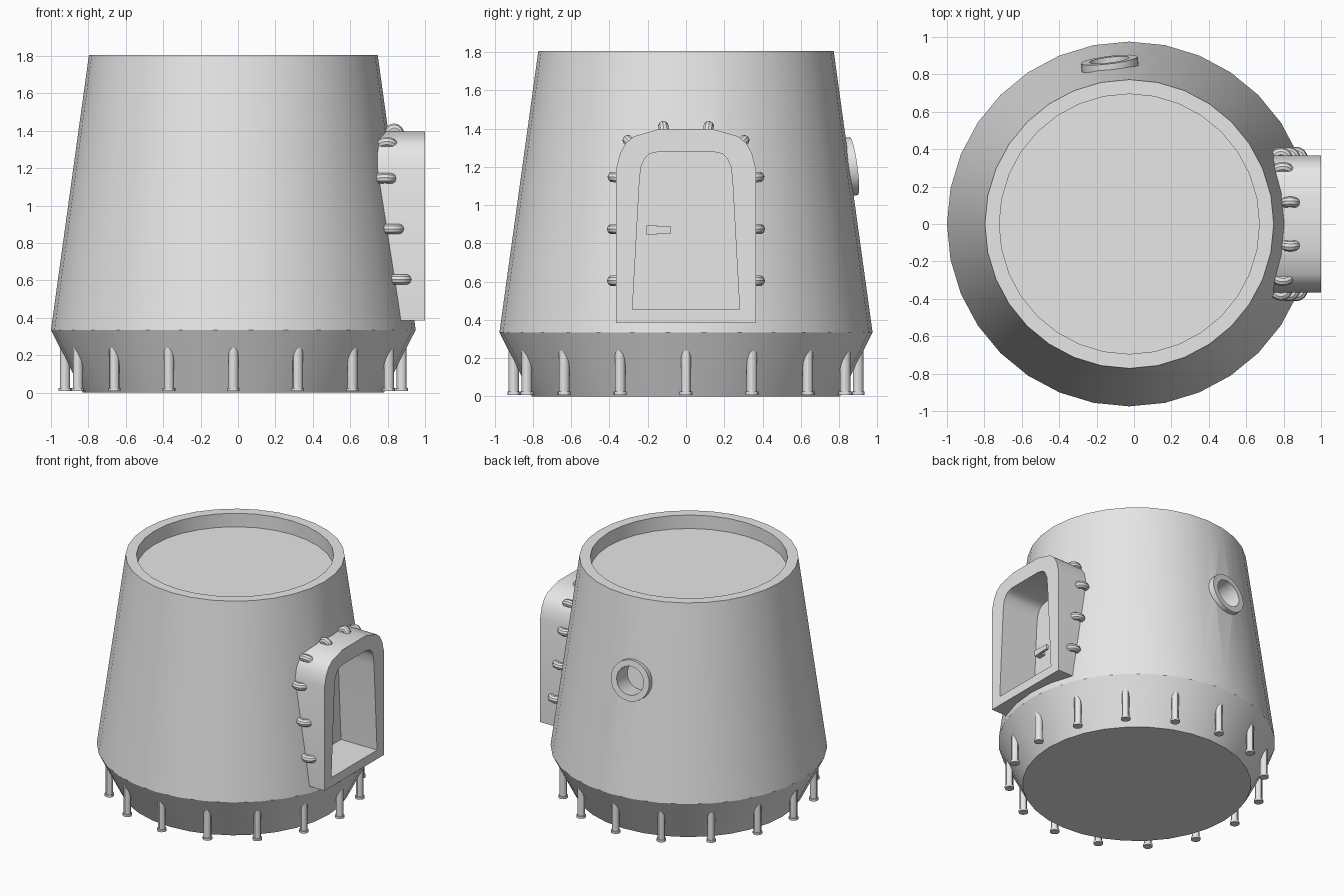
import bpy, bmesh, math
from mathutils import Vector, Matrix

if "Cube" in bpy.data.objects:
    bpy.data.objects.remove(bpy.data.objects["Cube"])

CX = -0.025           # axis of the round body
SIDES = 32
PANEL_X = 0.69        # door panel, set back inside the frame

metal = bpy.data.materials.new("grey_metal")
metal.diffuse_color = (0.8, 0.8, 0.8, 1)
metal.use_nodes = True
metal.node_tree.nodes["Principled BSDF"].inputs["Base Color"].default_value = metal.diffuse_color


def finish(name, bm, smooth=True):
    bmesh.ops.recalc_face_normals(bm, faces=bm.faces)
    me = bpy.data.meshes.new(name)
    bm.to_mesh(me)
    bm.free()
    ob = bpy.data.objects.new(name, me)
    bpy.context.collection.objects.link(ob)
    me.materials.append(metal)
    if smooth:
        soften(ob)
    return ob


def select(ob):
    bpy.ops.object.select_all(action='DESELECT')
    ob.select_set(True)
    bpy.context.view_layer.objects.active = ob


def soften(ob):
    select(ob)
    bpy.ops.object.shade_smooth_by_angle(angle=math.radians(30))


def lathe(bm, profile, sides, matrix, closed=False):
    """Turn (radius, height) points round the local z axis."""
    rings = [[bm.verts.new(matrix @ Vector((r * math.cos(a), r * math.sin(a), z)))
              for a in (2 * math.pi * i / sides for i in range(sides))]
             for r, z in profile]
    pairs = list(zip(rings, rings[1:]))
    if closed:
        pairs.append((rings[-1], rings[0]))
    else:
        bm.faces.new(rings[0])
        bm.faces.new(rings[-1])
    for a, b in pairs:
        for i in range(sides):
            j = (i + 1) % sides
            bm.faces.new((a[i], a[j], b[j], b[i]))


def mirror_outline(half):
    return half + [(-y, z) for y, z in reversed(half)]


def loop(bm, outline, x):
    return [bm.verts.new((x, y, z)) for y, z in outline]


def bridge(bm, a, b):
    for i in range(len(a)):
        j = (i + 1) % len(a)
        bm.faces.new((a[i], a[j], b[j], b[i]))


def cut(ob, cutter):
    mod = ob.modifiers.new("cut", 'BOOLEAN')
    mod.operation = 'DIFFERENCE'
    mod.solver = 'EXACT'
    mod.object = cutter
    select(ob)
    bpy.ops.object.modifier_apply(modifier=mod.name)
    bpy.data.objects.remove(cutter)


# Body: tapered drum on a sloped base, with a sunken roof
bm = bmesh.new()
lathe(bm, [(0.805, 0), (0.975, 0.335), (0.772, 1.805), (0.695, 1.805), (0.695, 1.70)],
      SIDES, Matrix.Translation((CX, 0, 0)))
body = finish("body", bm, False)

# Door outlines (y, z), one half each, from bottom to top
outer = mirror_outline([(0.365, 0.385), (0.365, 1.19), (0.345, 1.27), (0.315, 1.325),
                        (0.27, 1.36), (0.14, 1.397)])
inner = mirror_outline([(0.28, 0.455), (0.243, 1.13), (0.235, 1.20), (0.215, 1.245),
                        (0.19, 1.268), (0.14, 1.28)])

# Doorway cut, a little larger than the frame opening
bm = bmesh.new()
wide = [(y * 1.04, 0.87 + (z - 0.87) * 1.03) for y, z in inner]
a, b = loop(bm, wide, PANEL_X), loop(bm, wide, 1.2)
bridge(bm, a, b)
bm.faces.new(a)
bm.faces.new(b)
cut(body, finish("doorway_cutter", bm, False))

# Porthole placement, square to the sloping wall
tilt = math.atan2(0.203, 1.47)
az = math.radians(97)
normal = Vector((math.cos(az) * math.cos(tilt), math.sin(az) * math.cos(tilt), math.sin(tilt)))
port = (Matrix.Translation((CX + 0.852 * math.cos(az), 0.852 * math.sin(az), 1.2))
        @ normal.to_track_quat('Z', 'Y').to_matrix().to_4x4())
bm = bmesh.new()
lathe(bm, [(0.115, -0.13), (0.115, 0.2)], 24, port)
cut(body, finish("porthole_cutter", bm, False))
soften(body)

# Porthole ring
bm = bmesh.new()
lathe(bm, [(0.153, -0.04), (0.153, 0.032), (0.107, 0.032), (0.107, -0.14), (0.13, -0.14)],
      24, port, closed=True)
finish("porthole_ring", bm)

# Door frame
bm = bmesh.new()
loops = [loop(bm, o, x) for o, x in ((outer, 0.70), (outer, 1.0), (inner, 1.0),
                                     (inner, PANEL_X - 0.01))]
for i in range(4):
    bridge(bm, loops[i], loops[(i + 1) % 4])
finish("door_frame", bm)

# Door handle: post and lever
bm = bmesh.new()
for centre, size in (((PANEL_X + 0.02, -0.18, 0.87), (0.06, 0.055, 0.045)),
                     ((PANEL_X + 0.04, -0.12, 0.87), (0.02, 0.085, 0.036))):
    bmesh.ops.create_cube(bm, size=1, matrix=Matrix.Translation(centre)
                          @ Matrix.Diagonal((*size, 1)))
finish("door_handle", bm, False)

# Bent pipe clamps joining frame and wall: (y, z, outward angle, x start, x end)
clamps = [(0.365, 0.605, 0, 0.80, 0.93), (0.365, 0.875, 0, 0.76, 0.89),
          (0.362, 1.145, 5, 0.72, 0.85), (0.29, 1.325, 45, 0.73, 0.86),
          (0.115, 1.392, 80, 0.78, 0.89)]
bm = bmesh.new()
for y, z, ang, x0, x1 in clamps:
    for s in (1, -1):
        out = Vector((0, s * math.cos(math.radians(ang)), math.sin(math.radians(ang))))
        side = out.cross(Vector((1, 0, 0)))
        base = Vector((0, y * s, z))
        mid, half = (x0 + x1) / 2, (x1 - x0) / 2 - 0.028
        prev = None
        for k in range(9):
            t = math.pi * k / 8
            along = Vector((-math.cos(t), 0, 0)) + out * math.sin(t)
            centre = base + Vector((mid - half * math.cos(t), 0, 0)) \
                + out * (0.035 * math.sin(t) - 0.015)
            ring = [bm.verts.new(centre + (along * math.cos(u) + side * math.sin(u)) * 0.028)
                    for u in (2 * math.pi * i / 10 for i in range(10))]
            if prev:
                bridge(bm, prev, ring)
            else:
                bm.faces.new(ring)
            prev = ring
        bm.faces.new(prev)
finish("frame_clamps", bm)

# Ring of sixteen anchor pins with flanged feet
bm = bmesh.new()
for i in range(16):
    t = 2 * math.pi * i / 16
    lathe(bm, [(0.034, 0.008), (0.034, 0.025), (0.027, 0.025), (0.027, 0.243)], 12,
          Matrix.Translation((CX + 0.9 * math.cos(t), 0.9 * math.sin(t), 0)))
finish("anchor_pins", bm)
